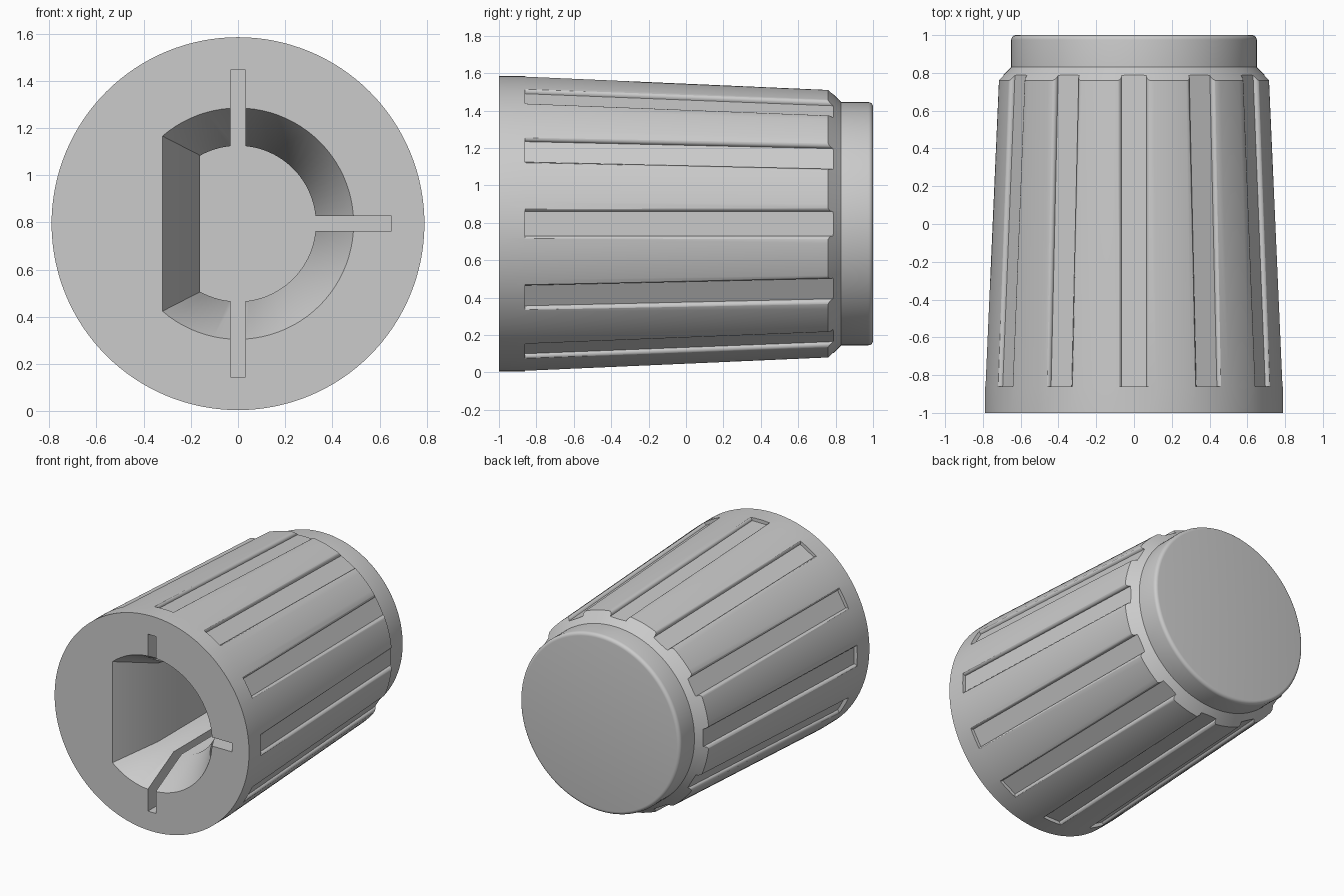
import bpy, bmesh, math

if "Cube" in bpy.data.objects:
    bpy.data.objects.remove(bpy.data.objects["Cube"], do_unlink=True)

CZ = 0.795      # height of the knob axis
FLOOR = 0.3     # depth at which the shaft hole ends

grey = bpy.data.materials.new("light_grey")
grey.use_nodes = True
colour = (0.6, 0.6, 0.6, 1)
grey.diffuse_color = colour
grey.node_tree.nodes["Principled BSDF"].inputs["Base Color"].default_value = colour


def loft(bm, rings):
    """Skin closed rings of points and cap both ends."""
    loops = [[bm.verts.new(p) for p in ring] for ring in rings]
    n = len(loops[0])
    for a, b in zip(loops, loops[1:]):
        for i in range(n):
            j = (i + 1) % n
            bm.faces.new((a[i], a[j], b[j], b[i]))
    bm.faces.new(loops[0])
    bm.faces.new(loops[-1])


def finish(name, bm):
    bmesh.ops.recalc_face_normals(bm, faces=bm.faces)
    mesh = bpy.data.meshes.new(name)
    bm.to_mesh(mesh)
    bm.free()
    mesh.materials.append(grey)
    obj = bpy.data.objects.new(name, mesh)
    bpy.context.collection.objects.link(obj)
    return obj


def circle(r, y, n=128):
    return [(r * math.cos(2 * math.pi * i / n), y, CZ + r * math.sin(2 * math.pi * i / n))
            for i in range(n)]


# Turned body: straight skirt, tapered grip, chamfer, rounded end cap
profile = [(0.79, -1), (0.79, -0.86), (0.72, 0.76), (0.65, 0.83)]
for k in range(6):
    t = math.radians(18 * k)
    profile.append((0.625 + 0.025 * math.cos(t), 0.975 + 0.025 * math.sin(t)))
bm = bmesh.new()
loft(bm, [circle(r, y) for r, y in profile])
knob = finish("knob_body", bm)

# Twelve grip grooves with softened lips
half = [(0.065, 0), (0.066, 0.008), (0.069, 0.014), (0.074, 0.019),
        (0.082, 0.023), (0.1, 0.027), (0.1, 0.12)]
section = half + [(-u, h) for u, h in reversed(half)]
bm = bmesh.new()
for k in range(12):
    a = math.radians(30 * k)
    c, s = math.cos(a), math.sin(a)
    loft(bm, [[((f + h) * c - u * s, y, CZ + (f + h) * s + u * c) for u, h in section]
              for f, y in ((0.765, -0.86), (0.687, 0.86))])
grooves = finish("groove_cutter", bm)


# D-shaped shaft hole with a flared mouth
def d_ring(r, flat, y, n=64):
    end = math.acos(flat / r)
    return [(r * math.cos(t), y, CZ + r * math.sin(t))
            for t in (end * (2 * i / n - 1) for i in range(n + 1))]


bm = bmesh.new()
loft(bm, [d_ring(0.49, -0.32, -1.1), d_ring(0.49, -0.32, -1),
          d_ring(0.33, -0.16, -0.7), d_ring(0.33, -0.16, FLOOR)])
hole = finish("shaft_hole_cutter", bm)


# Three narrow slots: top, bottom and one side
def slot(name, x0, x1, z0, z1):
    bm = bmesh.new()
    loft(bm, [[(x0, y, CZ + z0), (x1, y, CZ + z0), (x1, y, CZ + z1), (x0, y, CZ + z1)]
              for y in (-1.1, FLOOR)])
    return finish(name, bm)


slots = [slot("upright_slot_cutter", -0.032, 0.032, -0.65, 0.65),
         slot("side_slot_cutter", 0, 0.65, -0.032, 0.032)]

# Cut everything out of the body, then drop the cutters
bpy.context.view_layer.objects.active = knob
for cutter in [grooves, hole] + slots:
    cutter.hide_render = True
    mod = knob.modifiers.new(cutter.name, 'BOOLEAN')
    mod.operation = 'DIFFERENCE'
    mod.solver = 'EXACT'
    mod.object = cutter
    bpy.ops.object.modifier_apply(modifier=mod.name)
    bpy.data.objects.remove(cutter, do_unlink=True)

bpy.ops.object.select_all(action='DESELECT')
knob.select_set(True)
bpy.ops.object.shade_smooth_by_angle(angle=math.radians(30))
